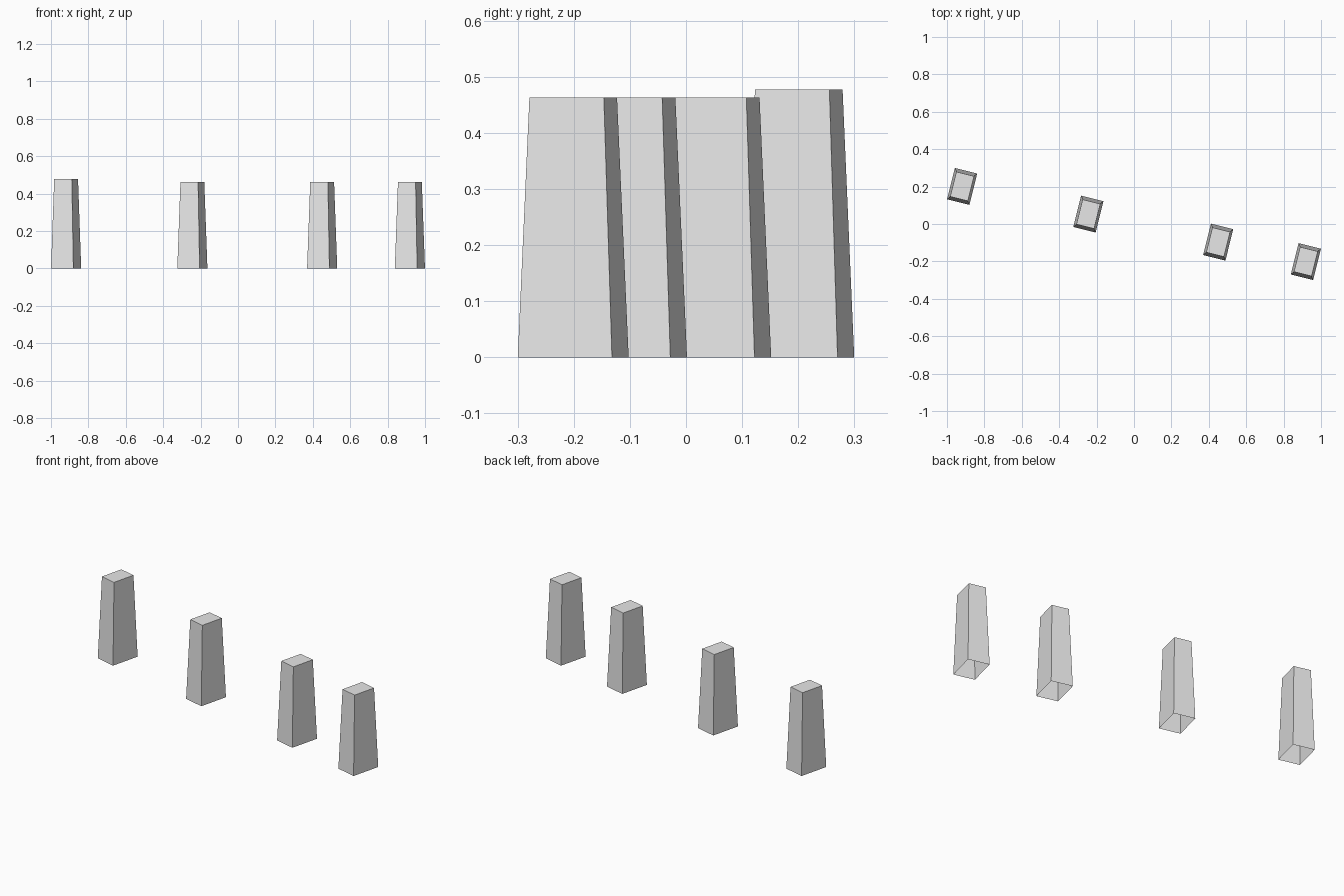
import bpy, bmesh, math

if "Cube" in bpy.data.objects:
    bpy.data.objects.remove(bpy.data.objects["Cube"])

stone = bpy.data.materials.new("light_grey")
stone.diffuse_color = (0.8, 0.8, 0.8, 1)
stone.use_nodes = True
stone.node_tree.nodes["Principled BSDF"].inputs["Base Color"].default_value = stone.diffuse_color

WIDTH, DEPTH = 0.123, 0.173
TOP_SCALE = 0.79
TURN = math.radians(-14)


def pillar(name, x, y, height):
    """Tapered rectangular pillar, open at the bottom."""
    bm = bmesh.new()
    rings = []
    for z, s in ((0, 1), (height, TOP_SCALE)):
        rings.append([bm.verts.new((sx * WIDTH / 2 * s, sy * DEPTH / 2 * s, z))
                      for sx, sy in ((-1, -1), (1, -1), (1, 1), (-1, 1))])
    low, high = rings
    for i in range(4):
        j = (i + 1) % 4
        bm.faces.new((low[i], low[j], high[j], high[i]))
    bm.faces.new(high)
    mesh = bpy.data.meshes.new(name)
    bm.to_mesh(mesh)
    bm.free()
    mesh.materials.append(stone)
    obj = bpy.data.objects.new(name, mesh)
    obj.location = (x, y, 0)
    obj.rotation_euler.z = TURN
    bpy.context.collection.objects.link(obj)


# Row of four pillars, the first slightly taller
for n, (x, y, h) in enumerate(((-0.919, 0.201, 0.477), (-0.244, 0.053, 0.463),
                               (0.45, -0.097, 0.463), (0.919, -0.201, 0.463))):
    pillar(f"pillar_{n + 1}", x, y, h)
